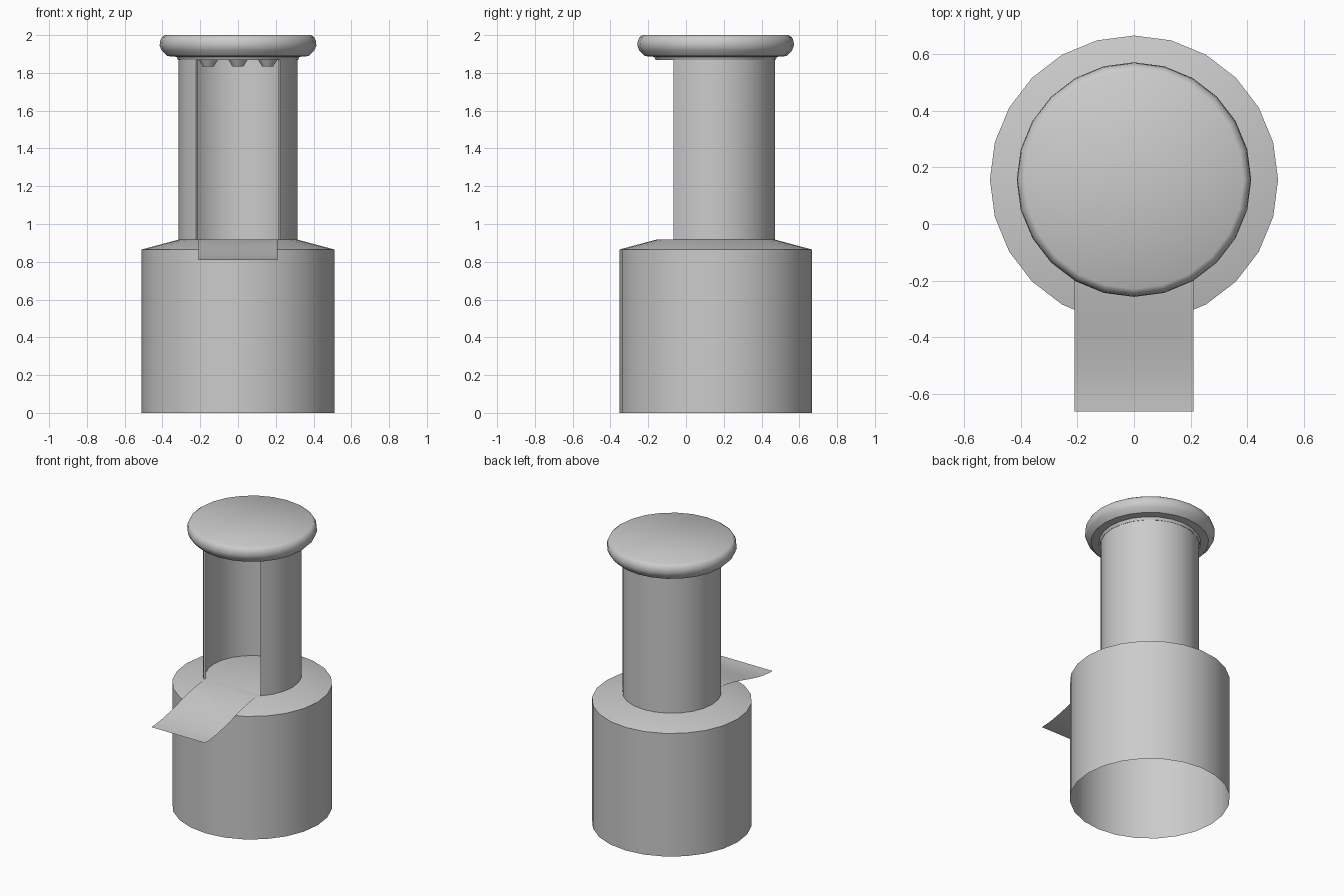
import bpy, bmesh, math

if "Cube" in bpy.data.objects:
    bpy.data.objects.remove(bpy.data.objects["Cube"])

SIDES = 24
CY = 0.157          # the round parts share an axis slightly behind the origin
R_NECK, R_INNER = 0.315, 0.298


def finish(name, bm, angle=35):
    bmesh.ops.remove_doubles(bm, verts=bm.verts, dist=1e-5)
    bmesh.ops.recalc_face_normals(bm, faces=bm.faces)
    mesh = bpy.data.meshes.new(name)
    bm.to_mesh(mesh)
    bm.free()
    obj = bpy.data.objects.new(name, mesh)
    bpy.context.collection.objects.link(obj)
    bpy.ops.object.select_all(action='DESELECT')
    obj.select_set(True)
    bpy.context.view_layer.objects.active = obj
    bpy.ops.object.shade_smooth_by_angle(angle=math.radians(angle))
    return obj


def lathe(name, profile, first=0, steps=SIDES, closed=False, cx=0.0, sides=SIDES):
    """Revolve (radius, z) points about a vertical axis, starting at the front."""
    bm = bmesh.new()
    rings = []
    for i in range(first, first + steps + 1):
        a = math.tau * i / sides
        rings.append([bm.verts.new((cx + r * math.sin(a), CY - r * math.cos(a), z))
                      for r, z in profile])
    n = len(profile)
    for a, b in zip(rings, rings[1:]):
        for j in range(n if closed else n - 1):
            k = (j + 1) % n
            quad = [a[j], b[j], b[k], a[k]]
            if profile[j][0] == 0:
                quad = [a[j], b[k], a[k]]
            elif profile[k][0] == 0:
                quad = [a[j], b[j], a[k]]
            bm.faces.new(quad)
    if closed and steps < sides:            # end walls of a partial turn
        bm.faces.new(rings[0])
        bm.faces.new(rings[-1])
    return finish(name, bm)


# Wide lower body, open underneath, with a sloped shoulder and chamber floor
body = lathe("lower_body", [(0.51, 0), (0.51, 0.865), (R_NECK, 0.917), (0, 0.917)])
# keep the shallow shoulder crisp against the chamber floor
bpy.ops.object.shade_smooth_by_angle(angle=math.radians(14.5 + 1))

# Neck wall with the front quarter left open
lathe("neck_wall", [(R_NECK, 0.915), (R_NECK, 1.87), (R_INNER, 1.87), (R_INNER, 0.915)],
      first=3, steps=18, closed=True)

# Rounded cap
lathe("cap", [(0, 1.867), (0.317, 1.867), (0.325, 1.885), (0.375, 1.889),
              (0.404, 1.918), (0.415, 1.945), (0.412, 1.97), (0.403, 1.989),
              (0.387, 2.0), (0, 2.0)])

# Nozzles hanging inside the opening
for i, x in enumerate((-0.157, 0, 0.157)):
    lathe(f"nozzle_{i + 1}", [(0.05, 1.868), (0.03, 1.835), (0, 1.835)],
          steps=12, sides=12, cx=x)

# Thin tongue curving down from the opening
bm = bmesh.new()
y0, y1, z0, z1, n = CY - 0.21, -0.663, 0.919, 0.81, 12
rows = []
for i in range(n + 1):
    t = i / n
    z = z0 + (z1 - z0) * t * t * (3 - 2 * t)
    rows.append([bm.verts.new((x, y0 + (y1 - y0) * t, z)) for x in (-0.21, 0.21)])
for a, b in zip(rows, rows[1:]):
    bm.faces.new([a[0], b[0], b[1], a[1]])
finish("front_tongue", bm)
